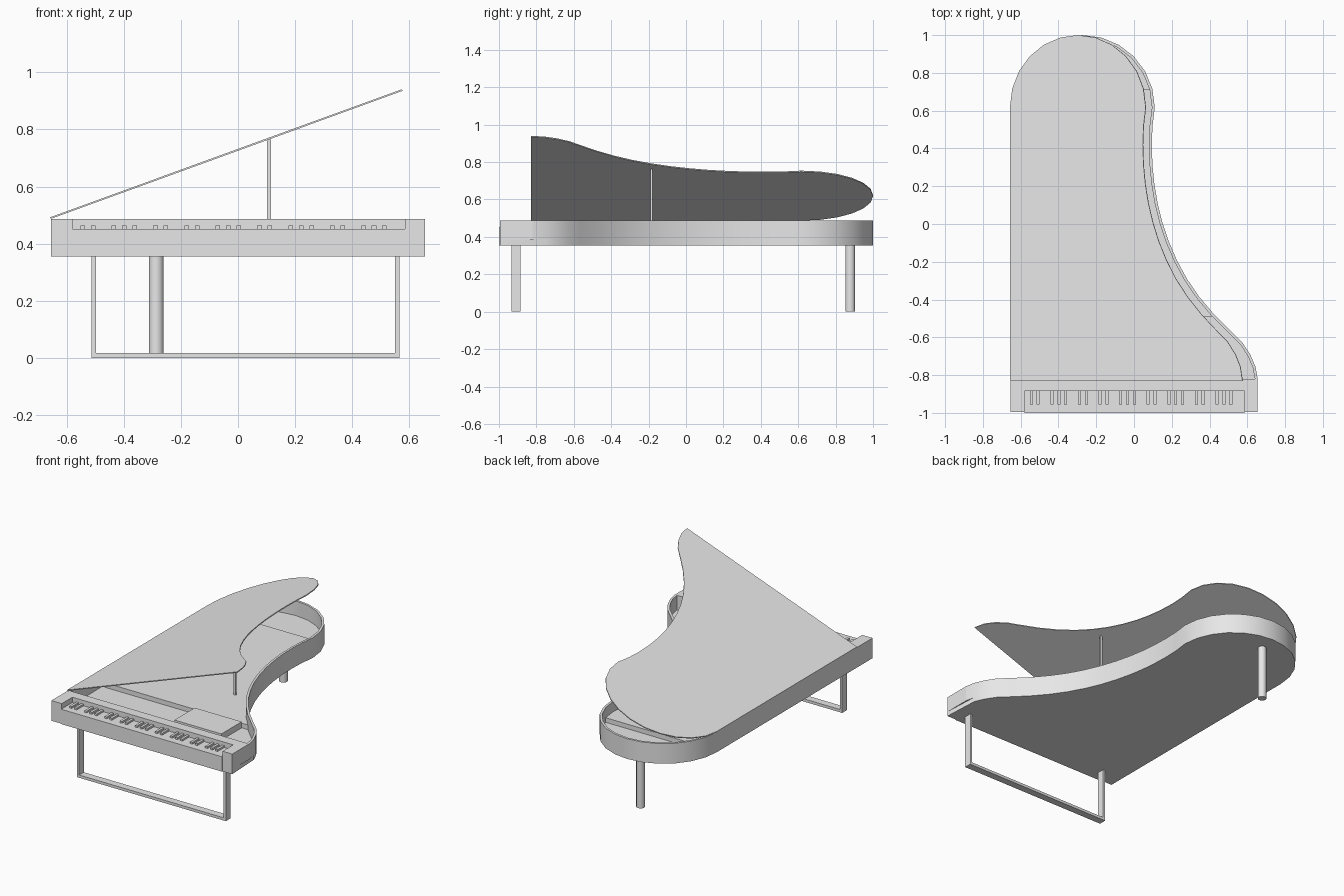
import bpy, bmesh, math
from mathutils import Matrix

if "Cube" in bpy.data.objects:
    bpy.data.objects.remove(bpy.data.objects["Cube"])

grey = bpy.data.materials.new("light grey")
grey.diffuse_color = (0.8, 0.8, 0.8, 1)
grey.use_nodes = True
grey.node_tree.nodes["Principled BSDF"].inputs["Base Color"].default_value = grey.diffuse_color


def finish(bm, name, smooth=False):
    bmesh.ops.recalc_face_normals(bm, faces=bm.faces[:])
    me = bpy.data.meshes.new(name)
    bm.to_mesh(me)
    bm.free()
    ob = bpy.data.objects.new(name, me)
    bpy.context.collection.objects.link(ob)
    me.materials.append(grey)
    if smooth:
        bpy.ops.object.select_all(action='DESELECT')
        ob.select_set(True)
        bpy.context.view_layer.objects.active = ob
        bpy.ops.object.shade_smooth_by_angle(angle=math.radians(30))
    return ob


def prism(name, pts, z0, z1, smooth=False):
    bm = bmesh.new()
    face = bm.faces.new([bm.verts.new((x, y, z0)) for x, y in pts])
    new = bmesh.ops.extrude_face_region(bm, geom=[face])["geom"]
    bmesh.ops.translate(bm, vec=(0, 0, z1 - z0),
                        verts=[g for g in new if isinstance(g, bmesh.types.BMVert)])
    return finish(bm, name, smooth)


def box(name, x0, x1, y0, y1, z0, z1):
    return prism(name, [(x0, y0), (x1, y0), (x1, y1), (x0, y1)], z0, z1)


# Plan outline: straight left side, round tail, curved right side
W, FRONT, CAVITY = 0.655, -0.995, -0.82
CX, CY, R = -0.2725, 0.6175, 0.3825
tail = [(CX + R * math.cos(math.pi * (1 - i / 12)),
         CY + R * math.sin(math.pi * (1 - i / 12))) for i in range(13)]
bend = [(0.098, 0.52), (0.094, 0.42), (0.098, 0.31), (0.108, 0.21), (0.125, 0.11),
        (0.15, 0.01), (0.183, -0.09), (0.226, -0.19), (0.28, -0.29), (0.345, -0.385),
        (0.425, -0.48), (0.51, -0.565), (0.572, -0.625), (0.615, -0.69), (0.643, -0.755)]
curve = tail + bend


def plan(y):
    return [(-W, y)] + curve + [(W, y)]


def inset(pts, d):
    out = []
    for i, p in enumerate(pts):
        a, b = pts[max(i - 1, 0)], pts[min(i + 1, len(pts) - 1)]
        tx, ty = b[0] - a[0], b[1] - a[1]
        n = math.hypot(tx, ty)
        out.append((p[0] + ty / n * d, p[1] - tx / n * d))
    out[0] = (pts[0][0] + d, pts[0][1])
    out[-1] = (pts[-1][0] - d, pts[-1][1])
    return out


# Case: bottom slab and thin rim wall
BOTTOM, TOP = 0.355, 0.487
prism("case_bottom", plan(FRONT), BOTTOM, 0.39, True)
outer = plan(CAVITY)
prism("case_rim", outer + inset(outer, 0.015)[::-1], 0.385, TOP, True)

# Soundboard inside the rim, ending in straight edges front and back
inner = inset(outer, 0.013)
board = [p for p in inner if -0.5 < p[1] < 0.77]
prism("soundboard", [(-W + 0.013, -0.49)] + board + [(0.41, -0.49)], 0.385, 0.42)
box("tuning_block", 0.03, 0.37, -0.70, -0.49, 0.385, 0.43)

# Keyboard recess: cheeks, rear rail and key bed
KX0, KX1, KY = -0.58, 0.585, -0.885
box("left_cheek", -W, KX0, FRONT, CAVITY, 0.385, TOP)
box("right_cheek", KX1, W, FRONT, CAVITY, 0.385, TOP)
box("key_rail", KX0, KX1, KY, CAVITY, 0.385, TOP)
box("white_keys", KX0, KX1, -1.0, KY, BOTTOM, 0.452)

# Raised keys at the boundaries between 32 even key widths
step = (KX1 - KX0) / 32
for k in (1, 2, 4, 5, 6, 8, 9, 11, 12, 14, 15, 16, 18, 19,
          21, 22, 23, 25, 26, 28, 29, 30):
    x = KX0 + k * step
    box("black_key", x - 0.008, x + 0.008, -0.955, KY, 0.45, 0.464)

# Lid hinged along the left side and opened by 20 degrees
lid = prism("lid", plan(-0.83), 0, 0.006, True)
lid.data.transform(Matrix.Translation((-W, 0, TOP))
                   @ Matrix.Rotation(math.radians(-20), 4, 'Y')
                   @ Matrix.Translation((W, 0, 0)))
box("lid_prop", 0.101, 0.115, -0.19, -0.18, 0.415, 0.764)

# Front leg frame
LX0, LX1, LY0, LY1 = -0.512, 0.565, -0.933, -0.885
box("front_leg_left", LX0, LX0 + 0.015, LY0, LY1, 0.018, 0.36)
box("front_leg_right", LX1 - 0.015, LX1, LY0, LY1, 0.018, 0.36)
box("front_leg_bar", LX0, LX1, LY0, LY1, 0, 0.018)

# Round rear leg
bm = bmesh.new()
bmesh.ops.create_cone(bm, cap_ends=True, segments=24, radius1=0.026, radius2=0.026,
                      depth=0.36, matrix=Matrix.Translation((-0.286, 0.878, 0.18)))
finish(bm, "rear_leg", True)
